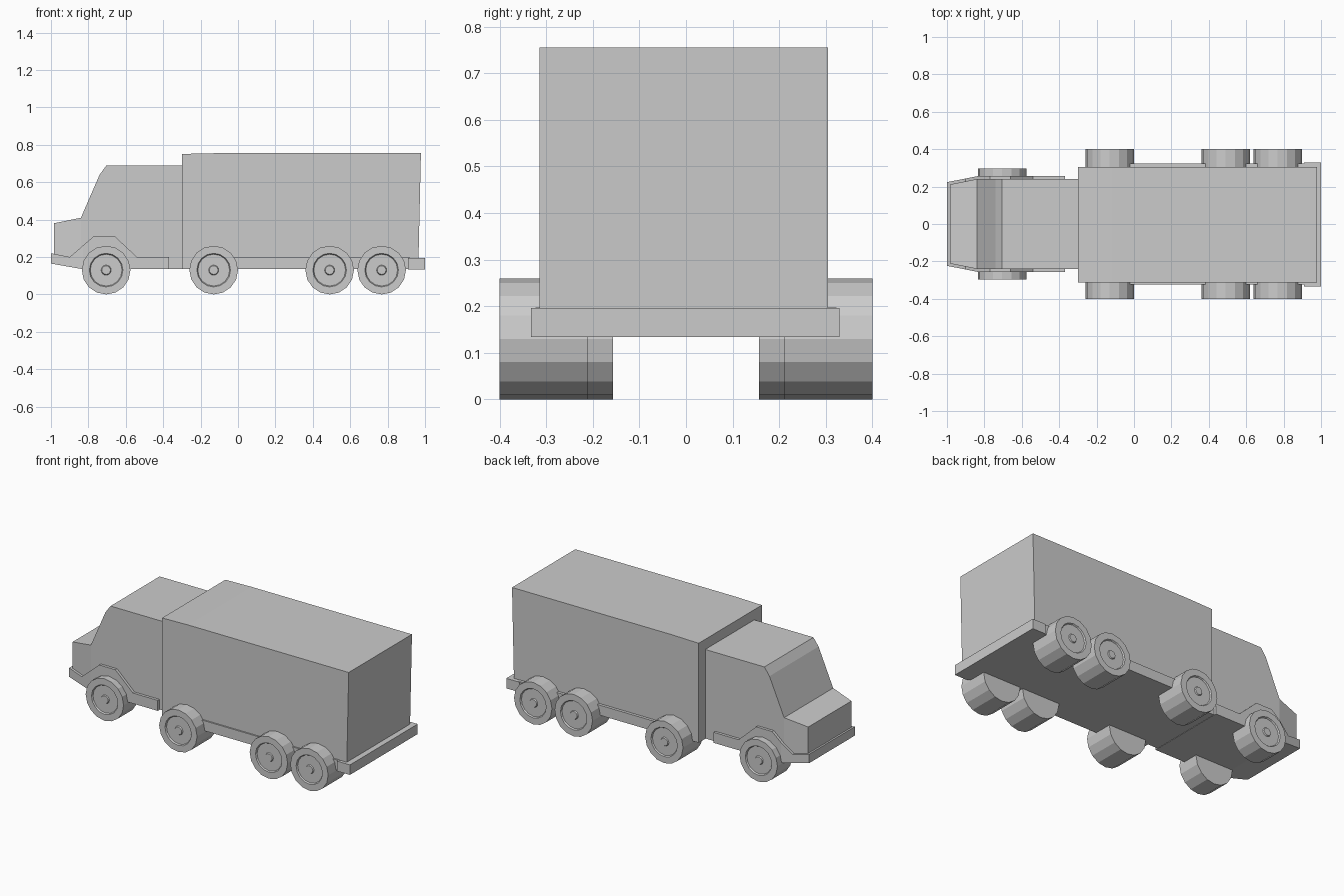
import bpy, bmesh, math

if "Cube" in bpy.data.objects:
    bpy.data.objects.remove(bpy.data.objects["Cube"])


def finish(bm, name):
    bmesh.ops.recalc_face_normals(bm, faces=bm.faces[:])
    mesh = bpy.data.meshes.new(name)
    bm.to_mesh(mesh)
    bm.free()
    obj = bpy.data.objects.new(name, mesh)
    bpy.context.collection.objects.link(obj)
    return obj


def prism(name, profile, y0, y1, nose=None):
    """Extrude an x-z profile from y0 to y1. nose = (bend x, tip x, tip width factor)."""
    bm = bmesh.new()
    face = bm.faces.new([bm.verts.new((x, y0, z)) for x, z in profile])
    out = bmesh.ops.extrude_face_region(bm, geom=[face])
    for v in out["geom"]:
        if isinstance(v, bmesh.types.BMVert):
            v.co.y = y1
    if nose:
        bend, tip, factor = nose
        bmesh.ops.bisect_plane(bm, geom=bm.verts[:] + bm.edges[:] + bm.faces[:],
                               plane_co=(bend, 0, 0), plane_no=(1, 0, 0))
        for v in bm.verts:
            if v.co.x < bend:
                v.co.y *= 1 + (factor - 1) * (bend - v.co.x) / (bend - tip)
    return finish(bm, name)


def wheel(name, x, inner, outer, side, radius=0.13, sides=16):
    """Lathe a tyre with a recessed rim and a raised hub."""
    section = [(radius, inner), (radius, outer), (0.09, outer), (0.085, outer - 0.008),
               (0.027, outer - 0.008), (0.023, outer - 0.002)]
    bm = bmesh.new()
    rings = []
    for r, y in section:
        rings.append([bm.verts.new((x + r * math.cos(2 * math.pi * i / sides), side * y,
                                    radius + r * math.sin(2 * math.pi * i / sides)))
                      for i in range(sides)])
    for a, b in zip(rings, rings[1:]):
        for i in range(sides):
            j = (i + 1) % sides
            bm.faces.new((a[i], a[j], b[j], b[i]))
    bm.faces.new(rings[0])
    bm.faces.new(rings[-1])
    return finish(bm, name)


# Cab with sloped windscreen and tapered hood
prism("cab", [(-0.985, 0.18), (-0.985, 0.38), (-0.84, 0.41), (-0.74, 0.64), (-0.705, 0.688),
              (-0.29, 0.688), (-0.29, 0.137), (-0.83, 0.137)],
      -0.24, 0.24, nose=(-0.84, -0.985, 0.88))

# Front bumper flowing into the wheel arches and side steps
prism("front_fender", [(-1.0, 0.165), (-1.0, 0.22), (-0.90, 0.20), (-0.77, 0.312),
                       (-0.66, 0.312), (-0.54, 0.20), (-0.37, 0.20), (-0.37, 0.135),
                       (-0.83, 0.135)],
      -0.257, 0.257, nose=(-0.83, -1.0, 0.87))

# Cargo box
prism("cargo_box", [(-0.30, 0.135), (-0.30, 0.751), (-0.12, 0.755), (0.978, 0.755),
                    (0.965, 0.19), (0.965, 0.135)], -0.314, 0.305)

# Chassis skirt and rear bumper
prism("chassis_skirt", [(-0.13, 0.135), (-0.13, 0.197), (0.92, 0.197), (0.92, 0.135)],
      -0.323, 0.323)
prism("rear_bumper", [(0.91, 0.134), (0.91, 0.196), (1.0, 0.196), (1.0, 0.134)],
      -0.333, 0.33)

# Wheels on both sides
for side, label in ((-1, "near"), (1, "far")):
    wheel(f"front_wheel_{label}", -0.705, 0.157, 0.298, side)
    for n, x in enumerate((-0.13, 0.49, 0.768), 1):
        wheel(f"rear_wheel_{n}_{label}", x, 0.21, 0.40, side)
